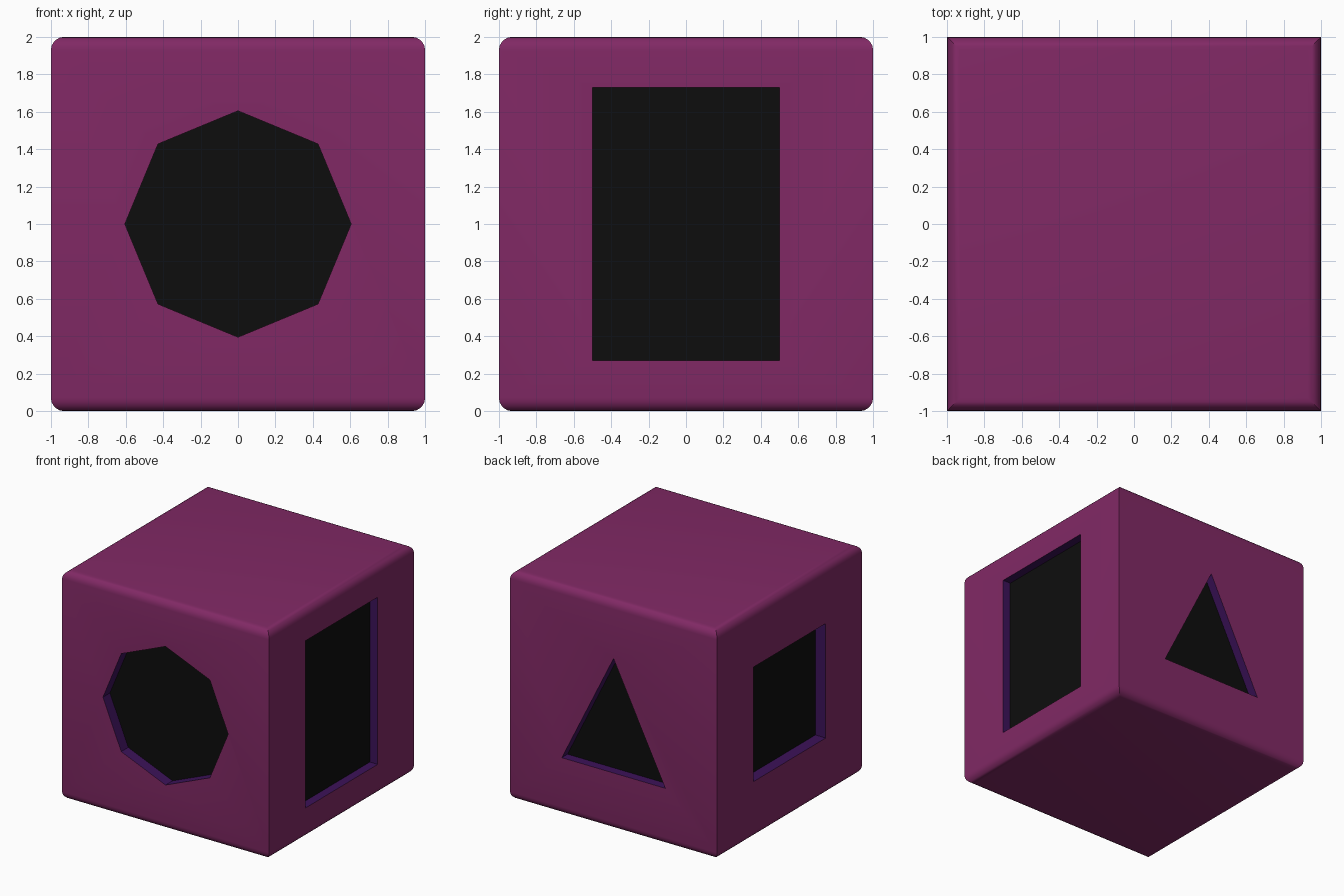
import bpy, bmesh, math
from mathutils import Matrix

if "Cube" in bpy.data.objects:
    bpy.data.objects.remove(bpy.data.objects["Cube"])


def material(name, color):
    m = bpy.data.materials.new(name)
    m.diffuse_color = (*color, 1)
    m.use_nodes = True
    m.node_tree.nodes["Principled BSDF"].inputs["Base Color"].default_value = m.diffuse_color
    return m


SHELL = material("magenta_shell", (0.22, 0.022, 0.13))
WALL = material("violet_wall", (0.045, 0.006, 0.10))
FLOOR = material("black_floor", (0.004, 0.004, 0.004))


def new_object(name, bm, mats):
    bmesh.ops.recalc_face_normals(bm, faces=bm.faces)
    me = bpy.data.meshes.new(name)
    bm.to_mesh(me)
    bm.free()
    for m in mats:
        me.materials.append(m)
    ob = bpy.data.objects.new(name, me)
    bpy.context.collection.objects.link(ob)
    return ob


# Cube body: only top and bottom edges rounded, upright edges stay sharp
bm = bmesh.new()
bmesh.ops.create_cube(bm, size=2, matrix=Matrix.Translation((0, 0, 1)))
level = [e for e in bm.edges if abs(e.verts[0].co.z - e.verts[1].co.z) < 0.01]
bmesh.ops.bevel(bm, geom=level, offset=0.07, segments=5, profile=0.5, affect='EDGES')
body = new_object("cube_body", bm, [SHELL, WALL, FLOOR])


def pocket_cutter(name, outline, depth, turn):
    """Prism that sinks a shape into the front face, turned about z to another side."""
    bm = bmesh.new()
    near = [bm.verts.new((x, -1.2, 1 + z)) for x, z in outline]
    far = [bm.verts.new((x, -1 + depth, 1 + z)) for x, z in outline]
    n = len(outline)
    bm.faces.new(near).material_index = 0
    bm.faces.new(far).material_index = 1
    for i in range(n):
        j = (i + 1) % n
        bm.faces.new((near[i], near[j], far[j], far[i]))
    bm.transform(Matrix.Rotation(math.radians(turn), 4, 'Z'))
    ob = new_object(name, bm, [WALL, FLOOR])
    ob.hide_render = True
    return ob


def box(w, h):
    return [(-w, -h), (w, -h), (w, h), (-w, h)]


octagon = [(0.605 * math.cos(i * math.pi / 4), 0.605 * math.sin(i * math.pi / 4)) for i in range(8)]
triangle = [(-0.5, -0.5), (0.5, -0.5), (0, 0.5)]

# One recessed shape per side
cutters = [
    pocket_cutter("octagon_cutter", octagon, 0.097, 0),
    pocket_cutter("rectangle_cutter", box(0.5, 0.73), 0.076, 90),
    pocket_cutter("triangle_cutter", triangle, 0.08, 180),
    pocket_cutter("square_cutter", box(0.5, 0.5), 0.1, 270),
]
bpy.context.view_layer.objects.active = body
body.select_set(True)
for c in cutters:
    mod = body.modifiers.new(c.name, 'BOOLEAN')
    mod.operation = 'DIFFERENCE'
    mod.solver = 'EXACT'
    mod.material_mode = 'TRANSFER'
    mod.object = c
    bpy.ops.object.modifier_apply(modifier=mod.name)
for c in cutters:
    bpy.data.objects.remove(c)

# Soft shading over the rounded edges, crisp elsewhere
bpy.ops.object.shade_smooth_by_angle(angle=math.radians(30))
